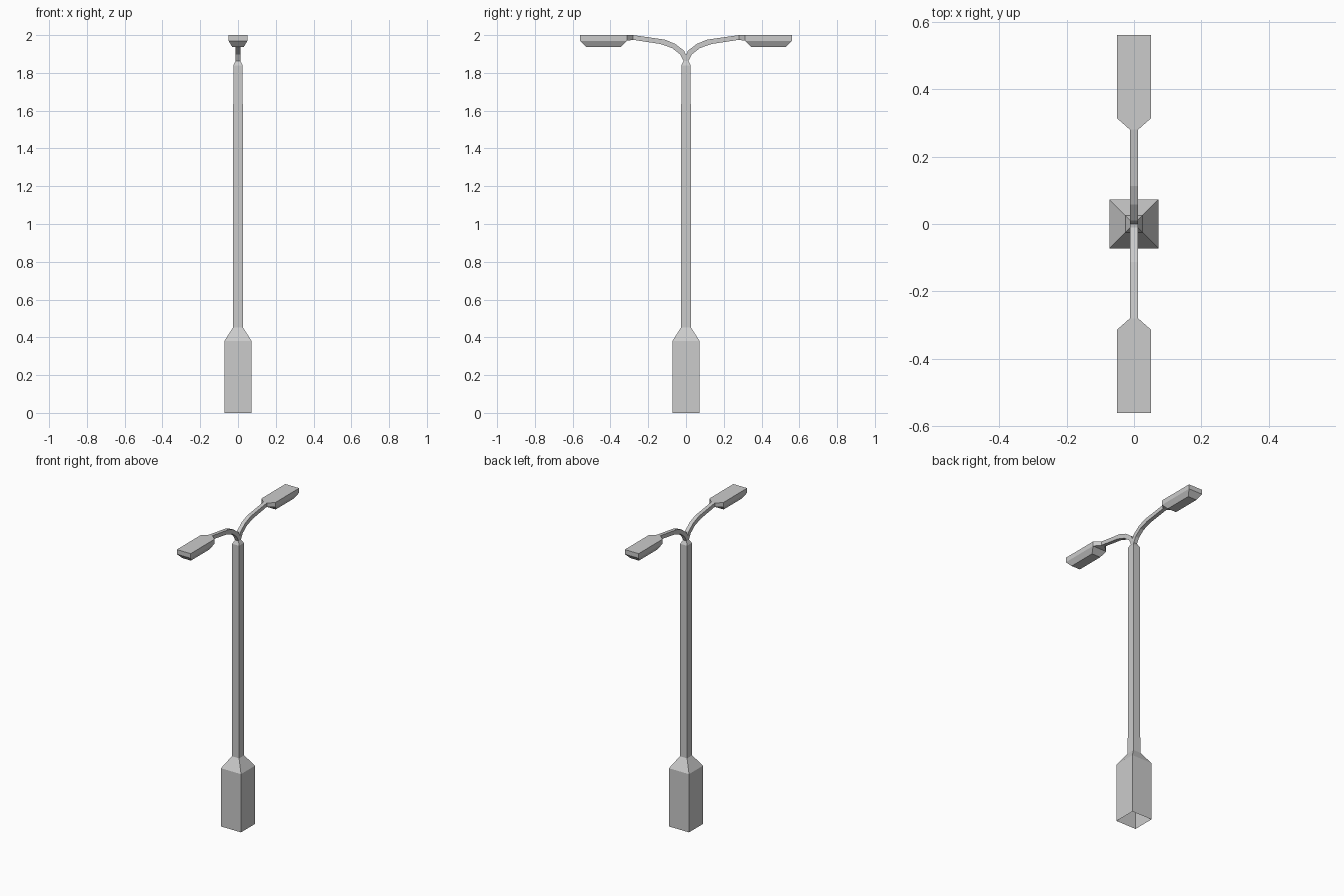
import bpy, bmesh

if "Cube" in bpy.data.objects:
    bpy.data.objects.remove(bpy.data.objects["Cube"])


def loft(name, rings, cap_start=False, cap_end=False, mirror=False):
    """Skin a series of four-point rings into one flat-shaded object."""
    bm = bmesh.new()
    loops = [[bm.verts.new(p) for p in ring] for ring in rings]
    for a, b in zip(loops, loops[1:]):
        for i in range(4):
            j = (i + 1) % 4
            bm.faces.new((a[i], a[j], b[j], b[i]))
    if cap_start:
        bm.faces.new(loops[0][::-1])
    if cap_end:
        bm.faces.new(loops[-1])
    bmesh.ops.recalc_face_normals(bm, faces=bm.faces)
    mesh = bpy.data.meshes.new(name)
    bm.to_mesh(mesh)
    bm.free()
    obj = bpy.data.objects.new(name, mesh)
    bpy.context.collection.objects.link(obj)
    if mirror:
        mod = obj.modifiers.new("other_side", 'MIRROR')
        mod.use_axis = (False, True, False)
        mod.use_mirror_merge = False
    return obj


def flat_ring(hx, y0, y1, z):
    return [(-hx, y0, z), (hx, y0, z), (hx, y1, z), (-hx, y1, z)]


def cross_ring(hx, upper, lower):
    return [(-hx, *lower), (hx, *lower), (hx, *upper), (-hx, *upper)]


# Square base, shoulder and pole, open underneath
profile = [(0.0725, 0), (0.0725, 0.38), (0.026, 0.453),
           (0.025, 1.84), (0.0125, 1.863)]
loft("pole", [flat_ring(h, -h, h, z) for h, z in profile])

# Curved arm: upper and lower edge points (y, z)
arm = [((-0.0125, 1.863), (0.0125, 1.863)),
       ((0.010, 1.917), (0.030, 1.897)),
       ((0.058, 1.954), (0.073, 1.931)),
       ((0.112, 1.976), (0.135, 1.953)),
       ((0.28, 2.0), (0.28, 1.975))]
loft("arm", [cross_ring(0.0125, u, l) for u, l in arm], mirror=True)

# Lamp housing flaring out from the arm
housing = [(0.0125, 0.28, 1.975), (0.05, 0.313, 1.97), (0.05, 0.56, 1.97)]
loft("lamp_housing", [cross_ring(h, (y, 2.0), (y, z)) for h, y, z in housing],
     cap_end=True, mirror=True)

# Tapered lens under the housing
loft("lamp_lens", [flat_ring(0.05, 0.313, 0.56, 1.97),
                   flat_ring(0.031, 0.344, 0.53, 1.938)],
     cap_end=True, mirror=True)
